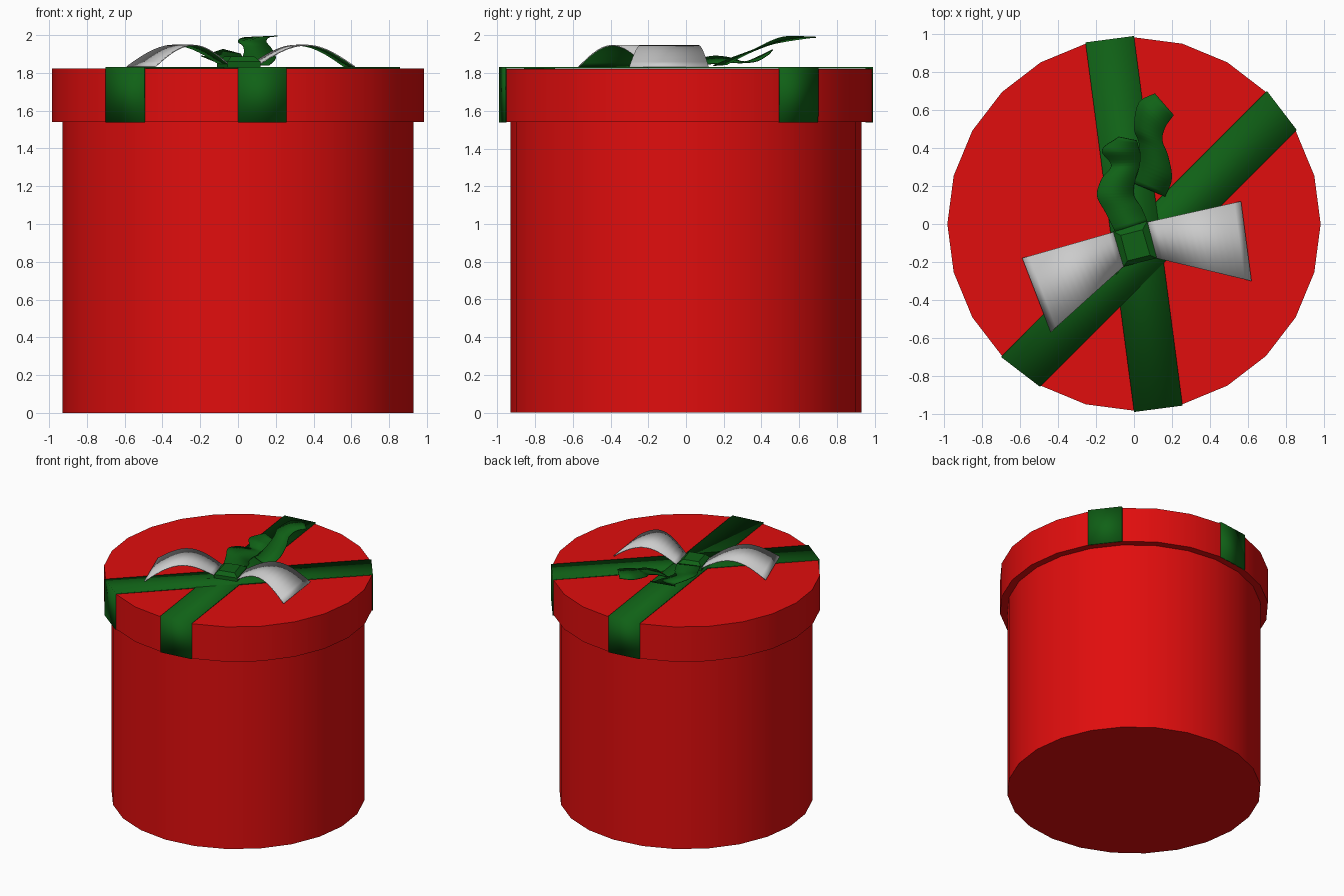
import bpy, bmesh, math
from mathutils import Vector

if "Cube" in bpy.data.objects:
    bpy.data.objects.remove(bpy.data.objects["Cube"])


def material(name, rgb):
    m = bpy.data.materials.new(name)
    m.diffuse_color = (*rgb, 1)
    m.use_nodes = True
    m.node_tree.nodes["Principled BSDF"].inputs["Base Color"].default_value = m.diffuse_color
    return m


RED = material("red_card", (0.75, 0.004, 0.004))
GREEN = material("green_ribbon", (0.005, 0.12, 0.008))
SIDES, LID_R, LID_LOW, LID_TOP = 24, 0.985, 1.54, 1.822


def smooth(ob, angle=30):
    bpy.ops.object.select_all(action='DESELECT')
    ob.select_set(True)
    bpy.context.view_layer.objects.active = ob
    bpy.ops.object.shade_smooth_by_angle(angle=math.radians(angle))


def drum(name, radius, z0, z1):
    bpy.ops.mesh.primitive_cylinder_add(vertices=SIDES, radius=radius, depth=z1 - z0,
                                        location=(0, 0, (z0 + z1) / 2))
    ob = bpy.context.object
    ob.name = name
    ob.data.materials.append(RED)
    smooth(ob)


def mesh_object(name, verts, faces, mats):
    me = bpy.data.meshes.new(name)
    me.from_pydata(verts, [], faces)
    for m in mats:
        me.materials.append(m)
    ob = bpy.data.objects.new(name, me)
    bpy.context.collection.objects.link(ob)
    return ob


def strip(name, left, right, mats, thickness, offset):
    """Band between two edge lines, given thickness by solidify."""
    verts = [v for pair in zip(left, right) for v in pair]
    faces = [(2 * i, 2 * i + 1, 2 * i + 3, 2 * i + 2) for i in range(len(left) - 1)]
    ob = mesh_object(name, verts, faces, mats)
    s = ob.modifiers.new("thickness", 'SOLIDIFY')
    s.thickness, s.offset, s.use_even_offset = thickness, offset, True
    s.material_offset = len(mats) - 1
    smooth(ob)
    return ob


def spline(pts, steps=5):
    """Smooth line through the points (Catmull-Rom)."""
    p = [Vector(q) for q in pts]
    p = [2 * p[0] - p[1]] + p + [2 * p[-1] - p[-2]]
    out = []
    for a, b, c, d in zip(p, p[1:], p[2:], p[3:]):
        for k in range(steps):
            t = k / steps
            out.append(0.5 * (2 * b + (c - a) * t + (2 * a - 5 * b + 4 * c - d) * t * t
                              + (3 * b - a - 3 * c + d) * t ** 3))
    return out + [p[-2]]


# Box and lid
drum("box_body", 0.93, 0, LID_LOW + 0.02)
drum("box_lid", LID_R, LID_LOW, LID_TOP)


# Ribbons over the lid, each as wide as one lid facet
def lid_edge(a, b):
    r = LID_R + 0.003
    p, q = [(r * math.cos(math.radians(d)), r * math.sin(math.radians(d))) for d in (a, b)]
    return [(*p, LID_LOW - 0.002), (*p, LID_TOP + 0.006), (*q, LID_TOP + 0.006), (*q, LID_LOW - 0.002)]


for name, l, r in (("lid_ribbon_long", (105, 270), (90, 285)),
                   ("lid_ribbon_slanted", (45, 225), (30, 240))):
    strip(name, lid_edge(*l), lid_edge(*r), [GREEN], 0.008, 0)


# Bow loops: grey outside, green inside
def loop(name, l0, l1, r0, r1, n=14):
    def edge(a, b):
        return [(*Vector(a).lerp(Vector(b), i / n),
                 1.85 - 0.015 * i / n + 0.107 * math.sin(math.pi * i / n)) for i in range(n + 1)]
    strip(name, edge(l0, l1), edge(r0, r1), [None, GREEN], 0.006, -1)


loop("bow_loop_left", (-0.05, -0.22), (-0.44, -0.57), (-0.10, -0.04), (-0.59, -0.18))
loop("bow_loop_right", (0.07, 0.01), (0.565, 0.12), (0.115, -0.18), (0.62, -0.30))

# Knot: tapered block
base = [(-0.11, -0.04), (-0.055, -0.225), (0.12, -0.18), (0.07, 0.015)]
top = [(-0.07, -0.06), (-0.035, -0.195), (0.085, -0.165), (0.045, -0.03)]
mesh_object("bow_knot",
            [(*p, 1.825) for p in base] + [(*p, 1.86) for p in base] + [(*p, 1.888) for p in top],
            [(3, 2, 1, 0), (8, 9, 10, 11)] +
            [(k + i, k + (i + 1) % 4, k + 4 + (i + 1) % 4, k + 4 + i) for k in (0, 4) for i in range(4)],
            [GREEN])

# Wavy ribbon tails
strip("bow_tail_short",
      spline([(-0.10, -0.04, 1.865), (-0.15, 0.06, 1.875), (-0.195, 0.15, 1.89), (-0.17, 0.24, 1.88),
              (-0.12, 0.31, 1.86), (-0.17, 0.39, 1.89), (-0.08, 0.46, 1.925)]),
      spline([(0.07, 0.015, 1.865), (0.04, 0.085, 1.85), (0.0, 0.15, 1.85), (0.005, 0.23, 1.855),
              (0.03, 0.31, 1.855), (0.03, 0.38, 1.865), (0.015, 0.44, 1.90)]),
      [GREEN], 0.005, 0)
strip("bow_tail_long",
      spline([(0.0, 0.215, 1.845), (0.03, 0.32, 1.90), (0.025, 0.43, 1.945), (0.0, 0.51, 1.965),
              (0.025, 0.64, 1.985), (0.11, 0.69, 1.99)]),
      spline([(0.165, 0.145, 1.84), (0.20, 0.24, 1.88), (0.18, 0.36, 1.925), (0.15, 0.44, 1.965),
              (0.165, 0.51, 1.99), (0.21, 0.575, 1.995)]),
      [GREEN], 0.005, 0)
